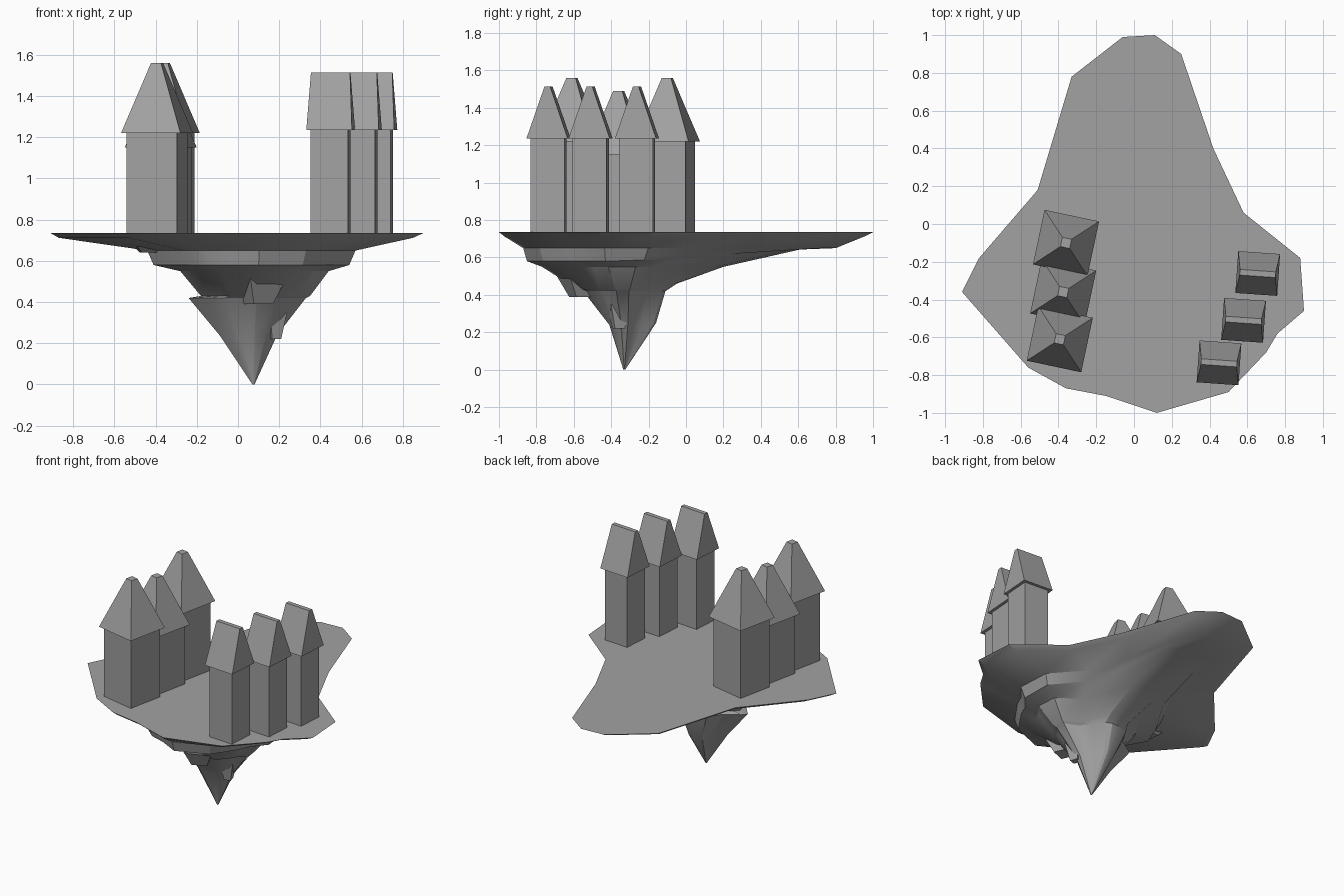
import bpy, bmesh, math
from mathutils import Matrix

cube = bpy.data.objects.get("Cube")
if cube:
    bpy.data.objects.remove(cube, do_unlink=True)

stone = bpy.data.materials.new("grey_stone")
stone.use_nodes = True
COLOR = (0.36, 0.36, 0.36, 1)
stone.diffuse_color = COLOR
stone.node_tree.nodes["Principled BSDF"].inputs["Base Color"].default_value = COLOR


def make_object(name, bm):
    bmesh.ops.recalc_face_normals(bm, faces=bm.faces)
    mesh = bpy.data.meshes.new(name)
    bm.to_mesh(mesh)
    bm.free()
    mesh.materials.append(stone)
    ob = bpy.data.objects.new(name, mesh)
    bpy.context.collection.objects.link(ob)
    return ob


def loft(bm, rings):
    """Skin a stack of equal-length point rings and cap both ends."""
    loops = [[bm.verts.new(p) for p in ring] for ring in rings]
    for low, high in zip(loops, loops[1:]):
        for i in range(len(low)):
            j = (i + 1) % len(low)
            bm.faces.new((low[i], low[j], high[j], high[i]))
    bm.faces.new(loops[0])
    bm.faces.new(loops[-1])


def rectangle(width, depth, z):
    w, d = width / 2, depth / 2
    return [(-w, -d, z), (w, -d, z), (w, d, z), (-w, d, z)]


# Floating island: the ground outline shrinks ring by ring to a low point
OUTLINE = [(-.91, -.36), (-.82, -.18), (-.51, .18), (-.33, .78), (-.06, .99),
           (.11, 1), (.25, .9), (.42, .4), (.58, .06), (.88, -.18), (.9, -.46),
           (.76, -.58), (.7, -.68), (.5, -.89), (.12, -1), (-.15, -.91),
           (-.36, -.87), (-.56, -.76)]
TIP_X, TIP_Y = .075, -.33
GROUND = .735

# Each ring: left, right, front, back extents, then height at front and back
RINGS = [(-.91, .9, -1, 1, GROUND, GROUND),
         (-.87, .85, -.97, .96, .712, .715),
         (-.44, .57, -.87, .8, .65, .65),
         (-.41, .54, -.85, .62, .58, .645),
         (-.28, .44, -.77, .2, .55, .55),
         (-.18, .35, -.58, -.05, .43, .46),
         (-.24, .33, -.55, -.11, .42, .42),
         (-.09, .19, -.41, -.16, .24, .25),
         (.07, .08, -.335, -.325, 0, 0)]


def island_ring(left, right, front, back, z_front, z_back):
    ring = []
    for x, y in OUTLINE:
        dx, dy = x - TIP_X, y - TIP_Y
        sx = (left - TIP_X) / (-.91 - TIP_X) if dx < 0 else (right - TIP_X) / (.9 - TIP_X)
        sy = (front - TIP_Y) / (-1 - TIP_Y) if dy < 0 else (back - TIP_Y) / (1 - TIP_Y)
        t = max(0, dy / (1 - TIP_Y))
        ring.append((TIP_X + dx * sx, TIP_Y + dy * sy, z_front + (z_back - z_front) * t))
    return ring


bm = bmesh.new()
loft(bm, [island_ring(*r) for r in RINGS])
island = make_object("island_rock", bm)
bpy.context.view_layer.objects.active = island
island.select_set(True)
bpy.ops.object.shade_smooth_by_angle(angle=math.radians(25))
island.select_set(False)


# Loose rock ledges bedded in the underside
def ledge(name, x, y, z, size, height, tilt):
    bm = bmesh.new()
    loft(bm, [rectangle(size * .5, size * .6, -height / 2),
              rectangle(size, size * 1.3, height / 2)])
    bm.transform(Matrix.Translation((x, y, z)) @ Matrix.Rotation(tilt, 4, 'Z'))
    make_object(name, bm)


ledge("left_ledge", -.43, -.38, .665, .17, .05, .1)
ledge("front_ledge", .1, -.55, .46, .2, .14, .4)
ledge("right_shard", .18, -.36, .29, .09, .14, .3)


def tower(name, x, y, angle, body, body_top, roof, ridge, peak):
    """Square tower body with an overhanging hipped roof."""
    place = Matrix.Translation((x, y, 0)) @ Matrix.Rotation(math.radians(angle), 4, 'Z')
    bm = bmesh.new()
    loft(bm, [rectangle(body, body, GROUND - .01), rectangle(body, body, body_top)])
    bm.transform(place)
    make_object(name + "_body", bm)
    bm = bmesh.new()
    loft(bm, [rectangle(roof, roof, body_top), rectangle(*ridge, peak)])
    bm.transform(place)
    make_object(name + "_roof", bm)


# Pointed towers along the left, ridged towers along the right
for i, (x, y, drop) in enumerate([(-.393, -.61, 0), (-.375, -.36, .07), (-.36, -.1, 0)]):
    tower(f"pointed_tower_{i + 1}", x, y, -12, .25, 1.22 - drop, .295, (.05, .05), 1.56 - drop)
for i, (x, y) in enumerate([(.45, -.735), (.58, -.51), (.655, -.262)]):
    tower(f"ridged_tower_{i + 1}", x, y, -4, .182, 1.235, .222, (.19, .03), 1.515)
